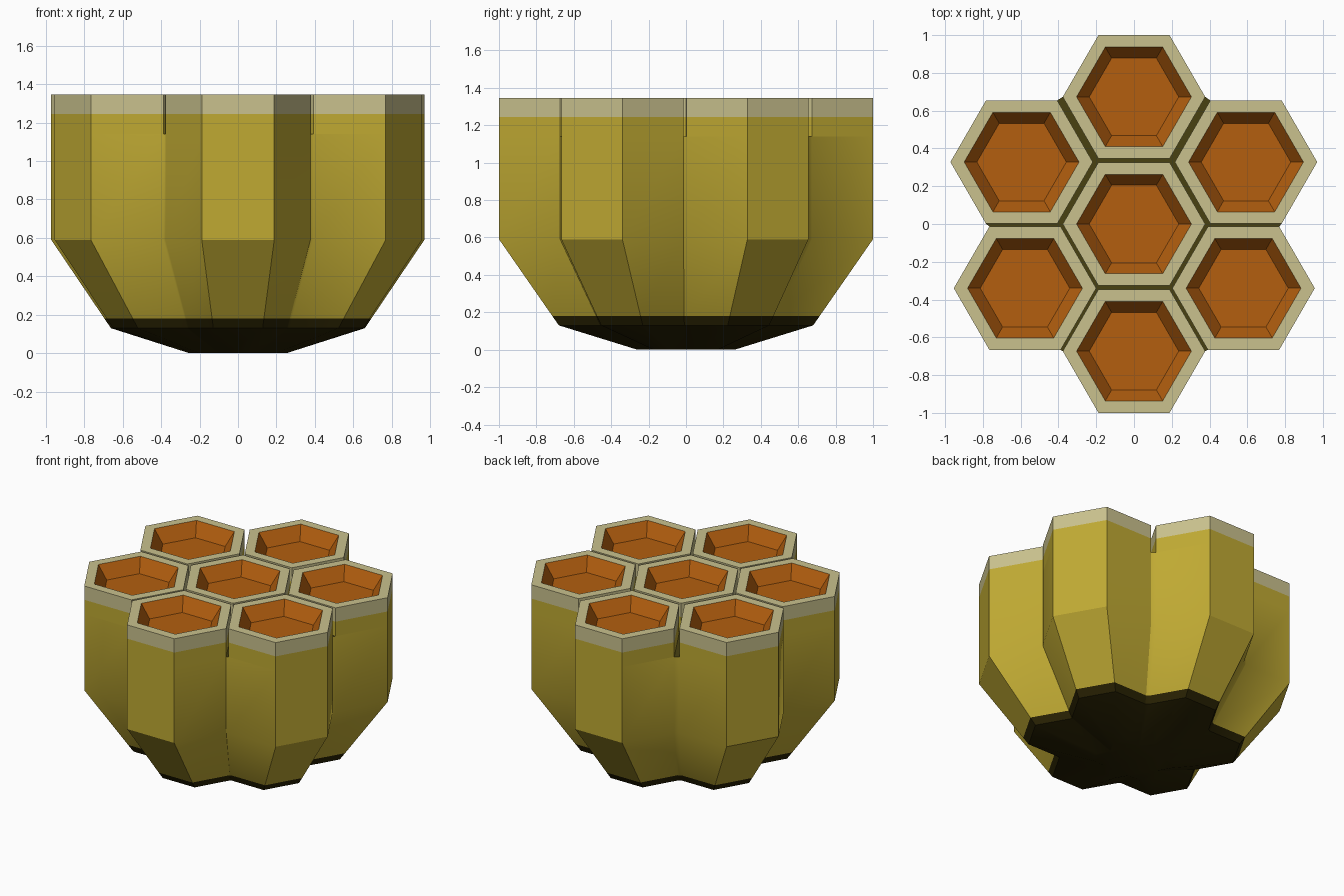
import bpy, bmesh
from math import cos, sin, pi

if "Cube" in bpy.data.objects:
    bpy.data.objects.remove(bpy.data.objects["Cube"])


def material(name, rgb):
    m = bpy.data.materials.new(name)
    m.diffuse_color = [(c / 255) ** 2.2 for c in rgb] + [1]
    m.use_nodes = True
    m.node_tree.nodes["Principled BSDF"].inputs["Base Color"].default_value = m.diffuse_color
    return m


OLIVE = material("olive", (190, 168, 54))
RIM = material("pale_rim", (200, 192, 140))
DARK = material("dark_base", (45, 39, 10))
ORANGE = material("orange_inside", (178, 95, 22))
GROOVE = material("groove", (74, 67, 24))


def loft(name, rings, mats, side_mats, cap_bottom, cap_top):
    """Join a stack of equal rings; caps are material indices or None."""
    bm = bmesh.new()
    loops = [[bm.verts.new(p) for p in ring] for ring in rings]
    n = len(rings[0])
    for k in range(len(loops) - 1):
        a, b = loops[k], loops[k + 1]
        for i in range(n):
            j = (i + 1) % n
            bm.faces.new((a[i], a[j], b[j], b[i])).material_index = side_mats[k]
    if cap_bottom is not None:
        bm.faces.new(loops[0][::-1]).material_index = cap_bottom
    bm.faces.new(loops[-1]).material_index = cap_top
    me = bpy.data.meshes.new(name)
    bm.to_mesh(me)
    bm.free()
    for m in mats:
        me.materials.append(m)
    ob = bpy.data.objects.new(name, me)
    bpy.context.collection.objects.link(ob)
    return ob


R = 0.377
# outer cell centres, counter-clockwise from the upper right one
outer = [(0.593, 0.328), (0, 0.673), (-0.595, 0.328),
         (-0.577, -0.34), (0, -0.673), (0.58, -0.34)]


def hexagon(c, r, z):
    return [(c[0] + r * cos(i * pi / 3), c[1] + r * sin(i * pi / 3), z) for i in range(6)]


# Joined body: outline follows the outward corners of the six outer cells
outline = []
for k, c in enumerate(outer):
    h = hexagon(c, R, 0)
    outline += [h[(k + s) % 6] for s in (-1, 0, 1, 2)]

levels = [(0, 0.26), (0.13, 0.68), (0.18, 0.715), (0.59, 1), (1.14, 1)]
body = loft("comb_body",
            [[(x * s, y * s, z) for x, y, _ in outline] for z, s in levels],
            [OLIVE, DARK, GROOVE], [1, 1, 0, 0], 1, 2)

# Cell tops: wall, pale band, flat rim, then sloping recess
for i, c in enumerate([(0, 0)] + outer):
    loft("cell_%d" % i,
         [hexagon(c, R, 1.14), hexagon(c, R, 1.245), hexagon(c, R, 1.345),
          hexagon(c, 0.304, 1.345), hexagon(c, 0.237, 1.25)],
         [OLIVE, RIM, ORANGE], [0, 1, 1, 2], None, 2)

bpy.context.view_layer.objects.active = body
body.select_set(True)
bpy.ops.object.shade_smooth_by_angle(angle=pi / 6)
